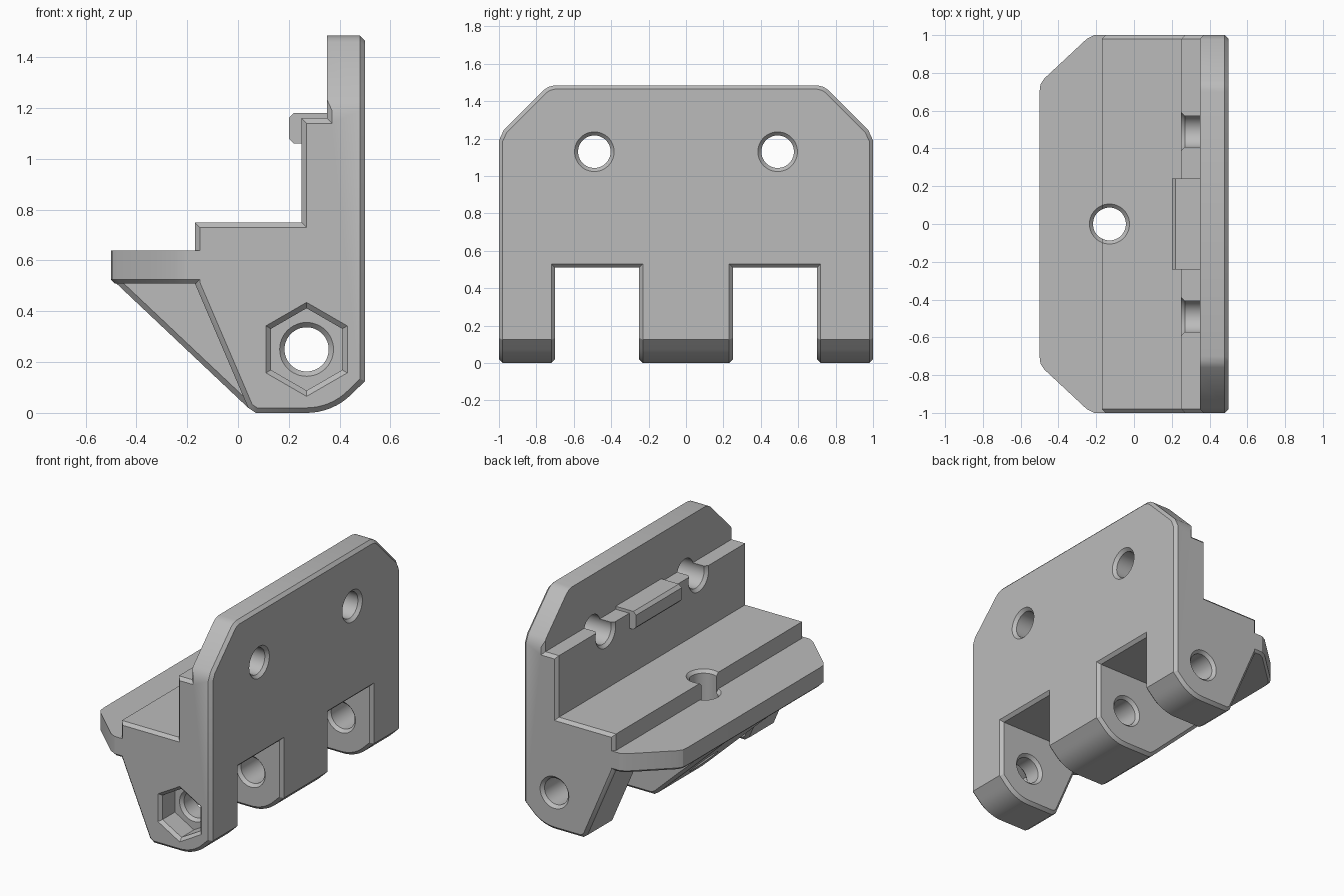
import bpy, bmesh, math
from mathutils import Vector

default = bpy.data.objects.get("Cube")
if default:
    bpy.data.objects.remove(default, do_unlink=True)

grey = bpy.data.materials.new("plain_grey")
grey.use_nodes = True
COLOR = (0.5, 0.5, 0.5, 1)
grey.diffuse_color = COLOR
grey.node_tree.nodes["Principled BSDF"].inputs["Base Color"].default_value = COLOR


def inset(pts, d):
    """Mitred inward offset of a closed 2D outline."""
    n = len(pts)
    p = [Vector(q) for q in pts]
    area = sum(p[i].x * p[(i + 1) % n].y - p[i].y * p[(i + 1) % n].x for i in range(n))
    s = 1 if area > 0 else -1
    out = []
    for i in range(n):
        e1 = (p[i] - p[i - 1]).normalized()
        e2 = (p[(i + 1) % n] - p[i]).normalized()
        n1, n2 = Vector((-e1.y, e1.x)) * s, Vector((-e2.y, e2.x)) * s
        out.append(p[i] + (n1 + n2) * d / (1 + n1.dot(n2)))
    return out


def loft(name, axis, rings):
    """Closed solid through (position, outline) rings along an axis."""
    place = {"x": lambda a, b, t: (t, a, b),
             "y": lambda a, b, t: (a, t, b),
             "z": lambda a, b, t: (a, b, t)}[axis]
    bm = bmesh.new()
    loops = [[bm.verts.new(place(a, b, t)) for a, b in pts] for t, pts in rings]
    for lo, hi in zip(loops, loops[1:]):
        for i in range(len(lo)):
            j = (i + 1) % len(lo)
            bm.faces.new((lo[i], lo[j], hi[j], hi[i]))
    bm.faces.new(loops[0])
    bm.faces.new(loops[-1])
    bmesh.ops.recalc_face_normals(bm, faces=bm.faces)
    mesh = bpy.data.meshes.new(name)
    bm.to_mesh(mesh)
    bm.free()
    mesh.materials.append(grey)
    obj = bpy.data.objects.new(name, mesh)
    bpy.context.collection.objects.link(obj)
    return obj


def prism(name, axis, pts, lo, hi, c_lo=0, c_hi=0):
    rings = [(lo, pts), (hi, pts)]
    if c_lo:
        rings = [(lo, inset(pts, c_lo)), (lo + c_lo, pts)] + rings[1:]
    if c_hi:
        rings = rings[:-1] + [(hi - c_hi, pts), (hi, inset(pts, c_hi))]
    return loft(name, axis, rings)


def drill(name, axis, center, steps, sides=48):
    """Turned cutter from (position, radius) steps."""
    def ring(r):
        return [(center[0] + r * math.sin(math.tau * i / sides),
                 center[1] + r * math.cos(math.tau * i / sides)) for i in range(sides)]
    return loft(name, axis, [(t, ring(r)) for t, r in steps])


def combine(target, tool, operation):
    mod = target.modifiers.new("combine", "BOOLEAN")
    mod.operation, mod.solver, mod.object = operation, "EXACT", tool
    bpy.context.view_layer.objects.active = target
    bpy.ops.object.modifier_apply(modifier=mod.name)
    bpy.data.objects.remove(tool, do_unlink=True)


C = 0.02               # edge chamfer
r, R = 0.087, 0.106    # hole radius and its countersink
HINGE = (0.27, 0.25)

# Rounded lower edge shared by every knuckle
foot = [(HINGE[0] + 0.25 * math.sin(a), HINGE[1] - 0.25 * math.cos(a))
        for a in [math.radians(45 * i / 8) for i in range(9)]]
foot = [(0.04, 0.02), (0.07, 0)] + foot + [(0.5, 0.125)]
steps = [(0.5, 1.6), (0.35, 1.6), (0.35, 1.16), (0.25, 1.16), (0.25, 0.75), (-0.17, 0.75)]

# Main body between the cheeks
body = prism("hinge_bracket", "y",
             [(-0.17, 0.51), (0.48, 0.51), (0.5, 0.53)] + steps, -0.85, 0.85)

# End cheeks with the outer knuckles
for lo, hi in ((-1, -0.7), (0.7, 1)):
    combine(body, prism("cheek", "y", foot + steps + [(-0.17, 0.51)], lo, hi, C, C), "UNION")

# Middle knuckle with the long gusset
gusset = foot + [(0.5, 0.6), (-0.45, 0.6), (-0.49, 0.52)]
combine(body, prism("middle_knuckle", "y", gusset, -0.25, 0.25, C, C), "UNION")

# Shelf with clipped corners
half = [(0, 0.9), (-0.15, 1), (-0.21, 1), (-0.25, 0.98), (-0.475, 0.77), (-0.495, 0.74), (-0.5, 0.7)]
shelf = prism("shelf", "z", half + [(x, -y) for x, y in reversed(half)], 0.51, 0.64, 0.015)
combine(shelf, drill("shelf_countersink", "z", (-0.13, 0),
                     [(0.4, r), (0.62, r), (0.64, R), (0.7, R)]), "DIFFERENCE")
combine(body, shelf, "UNION")

# Small catch on the upper step
catch = [(0.2, 1.08), (0.22, 1.06), (0.4, 1.06), (0.4, 1.18), (0.22, 1.18), (0.2, 1.16)]
combine(body, prism("catch", "y", catch, -0.24, 0.24), "UNION")

# Clipped top corners and chamfered rim of the back plate
side = [(1.1, -0.2), (1.1, 0.99), (1, 1.19), (0.975, 1.245), (0.76, 1.46), (0.735, 1.477), (0.7, 1.485)]
trim = side + [(-y, z) for y, z in reversed(side)]
combine(body, prism("plate_trim", "x", trim, -1, 0.52, 0, 0.04), "INTERSECT")

# Hinge bore, hexagonal nut pocket, plate holes and shelf hole
bore = [(-1.1, R), (-0.85, R), (-0.83, r), (-0.72, r), (-0.7, R), (-0.25, R), (-0.23, r),
        (0.23, r), (0.25, R), (0.7, R), (0.72, r), (0.98, r), (1, R), (1.1, R)]
cutters = [
    drill("hinge_bore", "y", HINGE, bore),
    drill("nut_pocket", "y", HINGE, [(-1.1, 0.185), (-1, 0.185), (-0.98, 0.162), (-0.85, 0.162)], 6),
    drill("shelf_hole", "z", (-0.13, 0), [(-0.1, r), (0.73, r), (0.75, R), (0.9, R)]),
]
for y in (-0.49, 0.49):
    cutters.append(drill("plate_hole", "x", (y, 1.13),
                         [(0.1, R), (0.25, R), (0.27, r), (0.48, r), (0.5, R), (0.6, R)]))
for cutter in cutters:
    combine(body, cutter, "DIFFERENCE")

# Smooth bores and rounded corners, crisp edges elsewhere
bpy.ops.object.select_all(action="DESELECT")
body.select_set(True)
bpy.context.view_layer.objects.active = body
bpy.ops.object.shade_smooth_by_angle(angle=math.radians(25))
